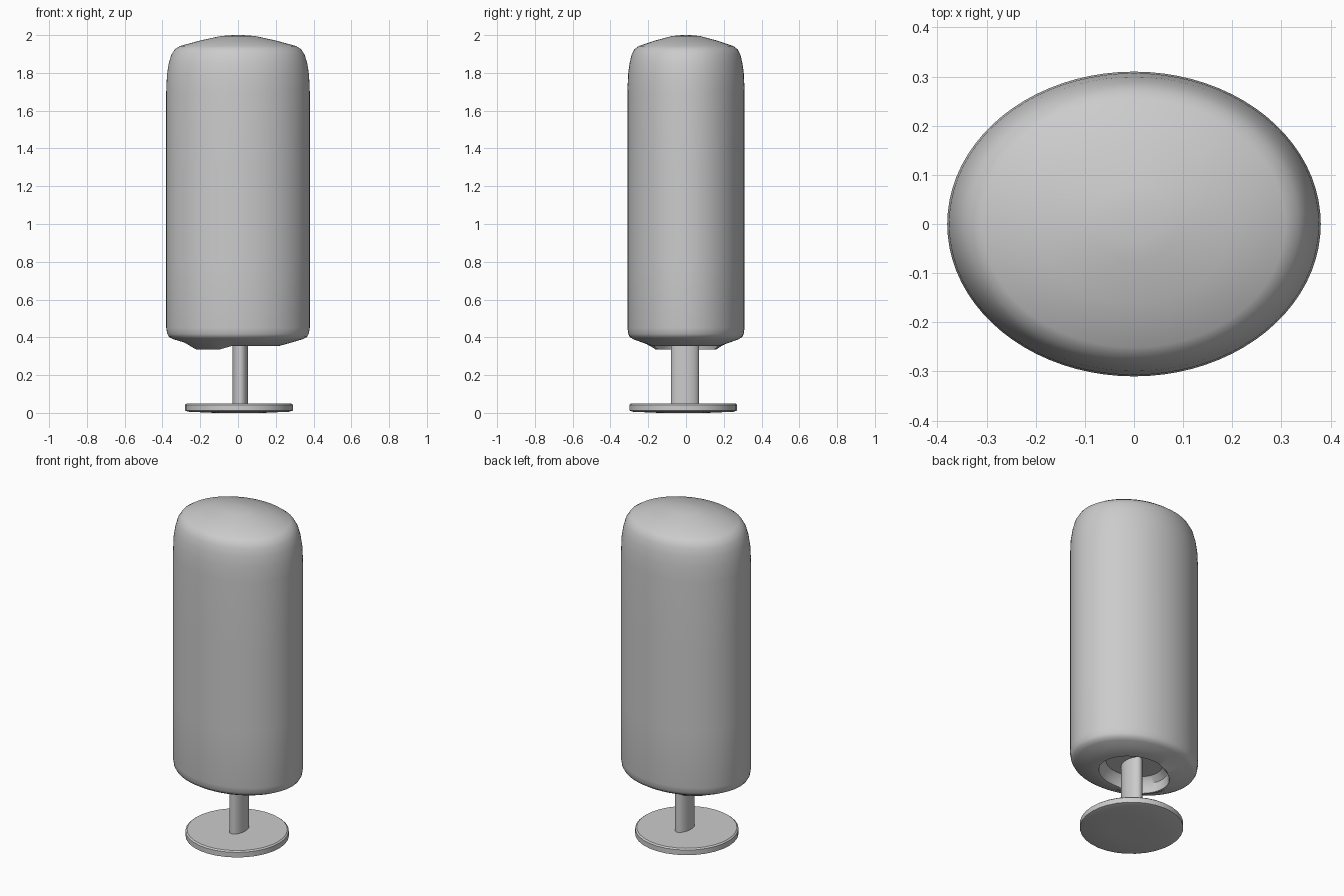
import bpy, bmesh
from math import cos, sin, tau, radians

if "Cube" in bpy.data.objects:
    bpy.data.objects.remove(bpy.data.objects["Cube"])


def lathe(name, profile, rx, ry, cx=0, cy=0, n=64, angle=35, warp=None):
    """Elliptical lathe: profile is (radius fraction, z), closed by caps at both ends."""
    bm = bmesh.new()
    rings = []
    for r, z in profile:
        ring = []
        for i in range(n):
            a = tau * i / n
            x, y = rx * r * cos(a), ry * r * sin(a)
            dz = warp(x, r, z) if warp else 0
            ring.append(bm.verts.new((cx + x, cy + y, z + dz)))
        rings.append(ring)
    for lo, hi in zip(rings, rings[1:]):
        for i in range(n):
            j = (i + 1) % n
            bm.faces.new((lo[i], lo[j], hi[j], hi[i]))
    bm.faces.new(rings[0][::-1])
    bm.faces.new(rings[-1])
    bmesh.ops.recalc_face_normals(bm, faces=bm.faces)
    mesh = bpy.data.meshes.new(name)
    bm.to_mesh(mesh)
    bm.free()
    ob = bpy.data.objects.new(name, mesh)
    bpy.context.collection.objects.link(ob)
    bpy.ops.object.select_all(action='DESELECT')
    ob.select_set(True)
    bpy.context.view_layer.objects.active = ob
    bpy.ops.object.shade_smooth_by_angle(angle=radians(angle))
    return ob


# Round foot plate with a slightly lowered centre underneath
lathe("foot_plate",
      [(0.45, 0.0), (0.93, 0.006), (1, 0.012), (1, 0.043), (0.97, 0.05)],
      0.285, 0.285, 0.005, -0.015, n=32)

# Oval post rising into the recess under the body
lathe("post", [(1, 0.04), (1, 0.43)], 0.042, 0.075, 0.012, -0.005, n=32)


# The rim of the recess hangs a little lower on the left
def sag(x, r, z):
    if z > 0.37:
        return 0
    return -0.02 * min(1, max(0, (-x - 0.03) / 0.07))


# Padded oval body: recess ceiling, rim, rounded underside, wall, domed top
body_profile = [
    (0.44, 0.42), (0.53, 0.39), (0.55, 0.356), (0.58, 0.355),
    (0.75, 0.373), (0.90, 0.390), (0.96, 0.402), (0.985, 0.418), (1.0, 0.45),
    (1.0, 0.8), (1.0, 1.3), (1.0, 1.70), (0.99, 1.79), (0.965, 1.85),
    (0.93, 1.895), (0.88, 1.925), (0.81, 1.942), (0.52, 1.972),
    (0.24, 1.995), (0.12, 1.999), (0.02, 2.0)]
lathe("padded_body", body_profile, 0.38, 0.31, n=80, angle=40, warp=sag)
